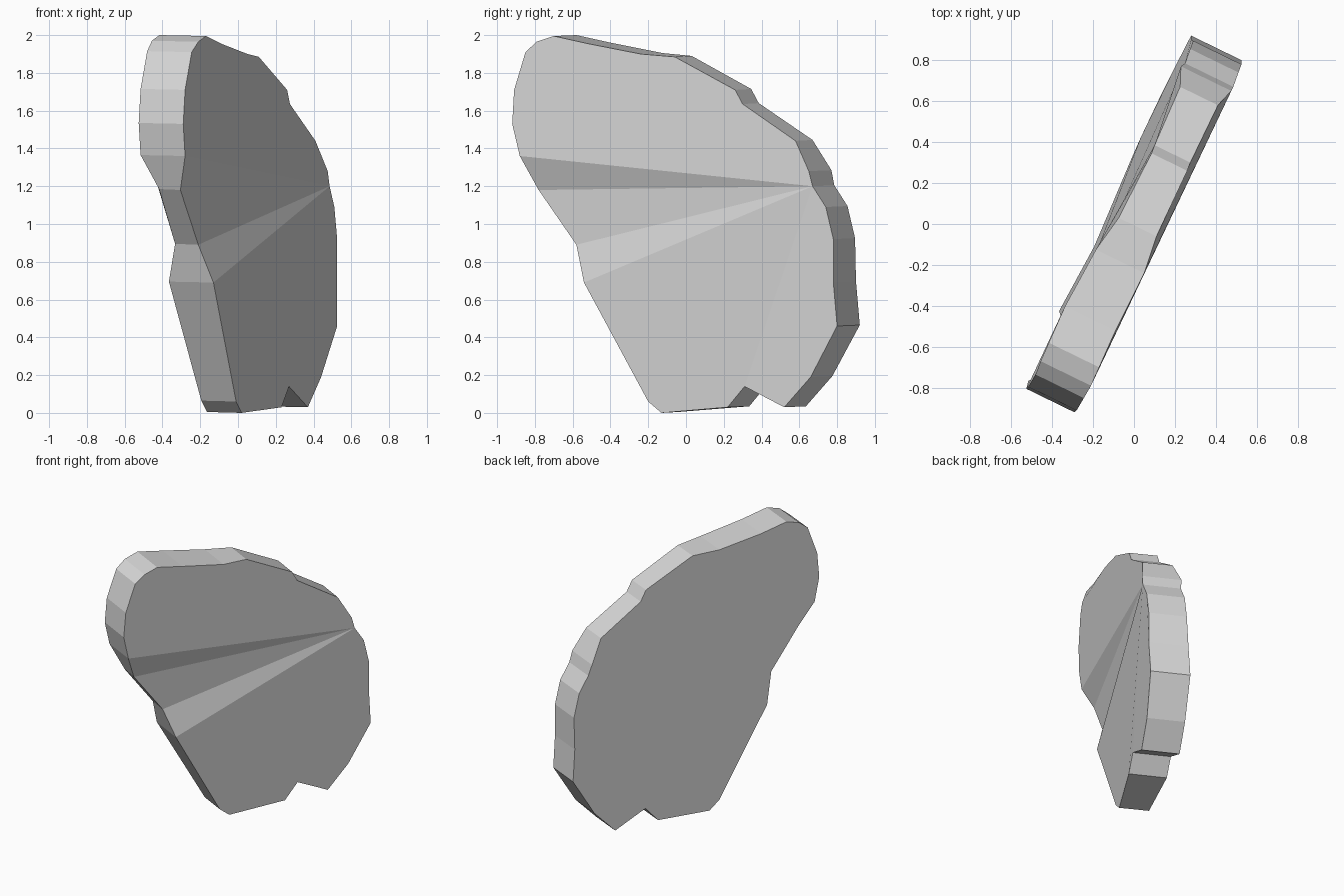
import bpy
import bmesh

# Slab outline: front x, y, z and the y shift towards the back face
OUTLINE = [
    (-0.17, -0.70, 1.995, 0.12), (-0.09, -0.52, 1.955, 0.12), (0.05, -0.24, 1.90, 0.115),
    (0.11, -0.06, 1.885, 0.09), (0.26, 0.26, 1.71, 0.085), (0.275, 0.30, 1.635, 0.085),
    (0.41, 0.58, 1.44, 0.09), (0.475, 0.65, 1.28, 0.12), (0.485, 0.67, 1.20, 0.115),
    (0.51, 0.74, 1.09, 0.115), (0.525, 0.78, 0.92, 0.115), (0.525, 0.78, 0.69, 0.12),
    (0.525, 0.80, 0.46, 0.12), (0.44, 0.66, 0.19, 0.115), (0.37, 0.52, 0.03, 0.115),
    (0.27, 0.31, 0.14, 0.115), (0.23, 0.22, 0.03, 0.115), (0.02, -0.13, 0.0, 0.09),
    (-0.01, -0.20, 0.06, 0.09), (-0.13, -0.54, 0.69, 0.115), (-0.21, -0.58, 0.89, 0.06),
    (-0.305, -0.78, 1.18, 0.055), (-0.28, -0.88, 1.36, 0.115), (-0.29, -0.92, 1.53, 0.115),
    (-0.28, -0.91, 1.71, 0.115), (-0.245, -0.85, 1.91, 0.115), (-0.21, -0.79, 1.965, 0.12),
]
SLANT = -2.05  # x shift per unit of y shift through the thickness

bm = bmesh.new()
front = [bm.verts.new((x, y, z)) for x, y, z, d in OUTLINE]
back = [bm.verts.new((x + SLANT * d, y + d, min(z + 0.005, 2.0))) for x, y, z, d in OUTLINE]

# Front face, folded along shallow creases that meet on the far edge
n = len(front)
hub = 8
creases = [15, 19, 20, 21, 22, n + hub]
start = hub
for end in creases:
    piece = [front[i % n] for i in range(start, end + 1)]
    if start != hub and end != n + hub:
        piece.append(front[hub])
    bm.faces.new(piece)
    start = end

# Back face and the rim
bm.faces.new(back[::-1])
for i in range(n):
    j = (i + 1) % n
    bm.faces.new((front[i], back[i], back[j], front[j]))
bmesh.ops.recalc_face_normals(bm, faces=bm.faces)

mesh = bpy.data.meshes.new("stone_slab")
bm.to_mesh(mesh)
bm.free()

# Plain grey stone
grey = bpy.data.materials.new("stone_grey")
grey.diffuse_color = (0.68, 0.68, 0.68, 1.0)
mesh.materials.append(grey)
slab = bpy.data.objects.new("stone_slab", mesh)
bpy.context.collection.objects.link(slab)
